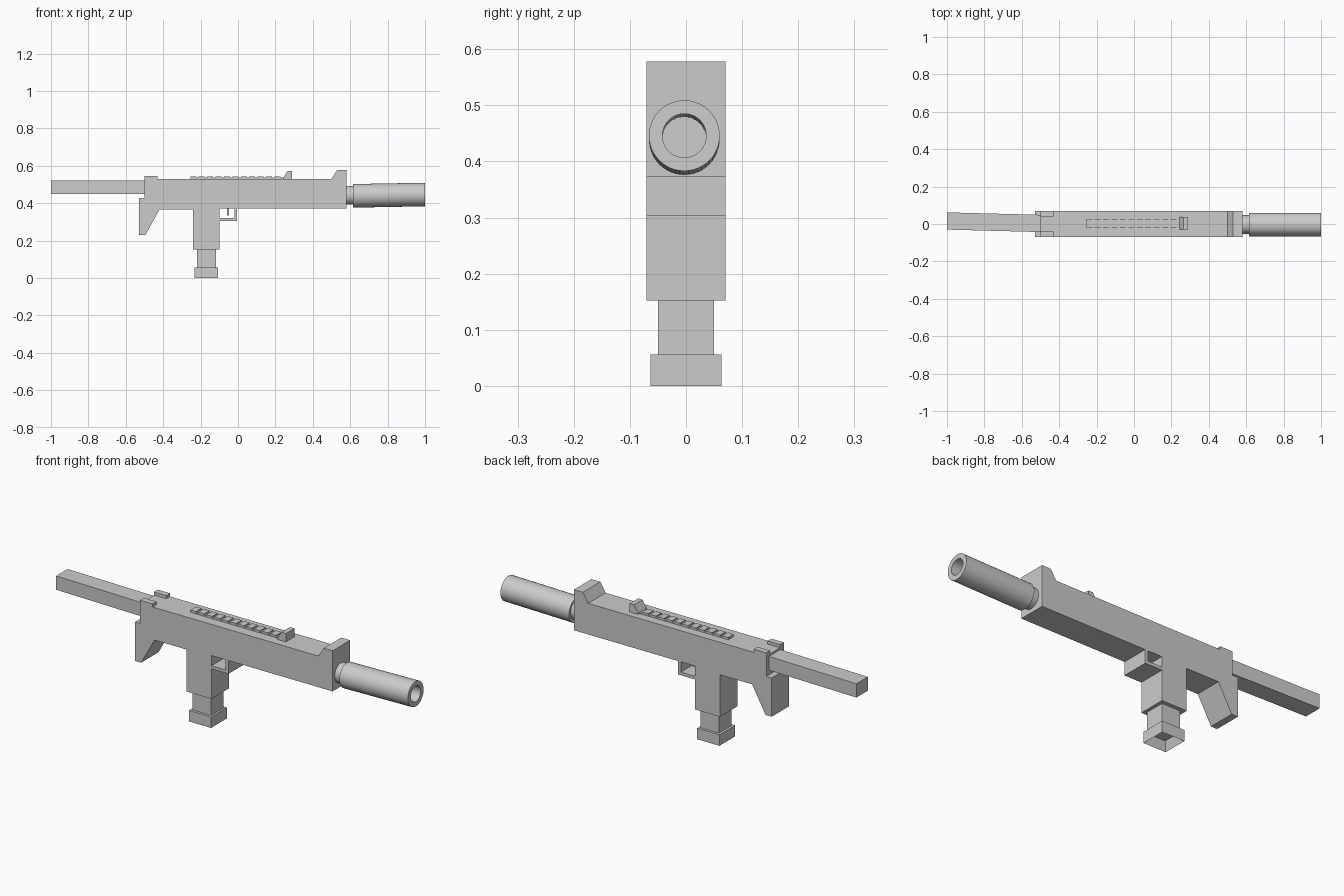
import bpy, bmesh, math
from mathutils import Matrix, Vector

cube = bpy.data.objects.get("Cube")
if cube:
    bpy.data.objects.remove(cube, do_unlink=True)

grey = bpy.data.materials.new("plain grey")
grey.use_nodes = True
COLOUR = (0.6, 0.6, 0.6, 1)
grey.diffuse_color = COLOUR
grey.node_tree.nodes["Principled BSDF"].inputs["Base Color"].default_value = COLOUR


def finish(name, bm):
    """Turn a bmesh into a linked, coloured object."""
    bmesh.ops.recalc_face_normals(bm, faces=bm.faces)
    mesh = bpy.data.meshes.new(name)
    bm.to_mesh(mesh)
    bm.free()
    mesh.materials.append(grey)
    obj = bpy.data.objects.new(name, mesh)
    bpy.context.scene.collection.objects.link(obj)
    return obj


def prism(name, outline, y0, y1):
    """Extrude an x-z outline across y."""
    bm = bmesh.new()
    face = bm.faces.new([bm.verts.new((x, y0, z)) for x, z in outline])
    side = bmesh.ops.extrude_face_region(bm, geom=[face])["geom"]
    moved = [v for v in side if isinstance(v, bmesh.types.BMVert)]
    bmesh.ops.translate(bm, verts=moved, vec=(0, y1 - y0, 0))
    return finish(name, bm)


def box(name, x0, x1, y0, y1, z0, z1):
    return prism(name, [(x0, z0), (x1, z0), (x1, z1), (x0, z1)], y0, y1)


def lathe(name, profile, start, direction, steps=48):
    """Spin (distance, radius) points around an axis."""
    bm = bmesh.new()
    verts = [bm.verts.new((r, 0, d)) for d, r in profile]
    edges = [bm.edges.new(pair) for pair in zip(verts, verts[1:])]
    bmesh.ops.spin(bm, geom=verts + edges, cent=(0, 0, 0), axis=(0, 0, 1),
                   angle=math.tau, steps=steps)
    bmesh.ops.remove_doubles(bm, verts=bm.verts, dist=1e-5)
    turn = Vector(direction).to_track_quat("Z", "Y").to_matrix().to_4x4()
    bm.transform(Matrix.Translation(start) @ turn)
    obj = finish(name, bm)
    bpy.ops.object.select_all(action="DESELECT")
    obj.select_set(True)
    bpy.context.view_layer.objects.active = obj
    bpy.ops.object.shade_smooth_by_angle(angle=math.radians(35))
    return obj


# Receiver with raised front sight, grip and rear spur in one outline
W = 0.07
prism("receiver", [
    (-0.50, 0.53), (0.50, 0.53), (0.53, 0.578), (0.58, 0.578), (0.58, 0.372),
    (-0.10, 0.372), (-0.10, 0.152), (-0.24, 0.152), (-0.24, 0.365),
    (-0.42, 0.365), (-0.495, 0.23), (-0.53, 0.23), (-0.53, 0.427),
    (-0.50, 0.427)], -W, W)

# Rear sight ears
for name, y in (("right_rear_sight", -W), ("left_rear_sight", 0.04)):
    box(name, -0.50, -0.43, y, y + 0.03, 0.53, 0.546)

# Trigger and guard
prism("trigger_guard", [
    (-0.10, 0.304), (-0.005, 0.304), (-0.005, 0.372), (-0.02, 0.372),
    (-0.02, 0.32), (-0.10, 0.32)], -W, W)
box("trigger", -0.06, -0.048, -0.015, 0.015, 0.335, 0.372)

# Magazine and hollow foot
box("magazine", -0.22, -0.117, -0.05, 0.05, 0.05, 0.152)
foot = box("magazine_foot", -0.232, -0.107, -0.063, 0.063, 0, 0.056)
bm = bmesh.new()
bm.from_mesh(foot.data)
bm.faces.ensure_lookup_table()
under = min(bm.faces, key=lambda f: f.calc_center_median().z)
bmesh.ops.inset_region(bm, faces=[under], thickness=0.02)
bmesh.ops.translate(bm, verts=under.verts, vec=(0, 0, 0.045))
bm.to_mesh(foot.data)
bm.free()

# Ribbed slide and cocking knob on top
box("slide_strip", -0.255, 0.245, -0.018, 0.026, 0.53, 0.536)
for i in range(11):
    x = -0.255 + i * 0.045
    box(f"slide_rib_{i + 1}", x, x + 0.032, -0.018, 0.026, 0.534, 0.542)
prism("cocking_knob", [
    (0.243, 0.53), (0.243, 0.537), (0.265, 0.573), (0.29, 0.573),
    (0.29, 0.53)], -0.03, 0.038)

# Slightly angled stock bar
stock = box("stock_bar", -1.0, -0.49, -0.046, 0.046, 0.45, 0.52)
for v in stock.data.vertices:
    v.co.y += 0.003 - 0.026 * (v.co.x + 0.5)

# Neck and hollow, slightly tilted barrel
lathe("barrel_neck", [(0, 0.05), (0.06, 0.05)], (0.57, -0.003, 0.442), (1, 0, 0))
lathe("barrel", [
    (0.0, 0.0), (0.0, 0.063), (0.385, 0.063), (0.385, 0.039),
    (0.08, 0.039), (0.08, 0.0)], (0.615, -0.003, 0.439), (0.385, 0, 0.007))
